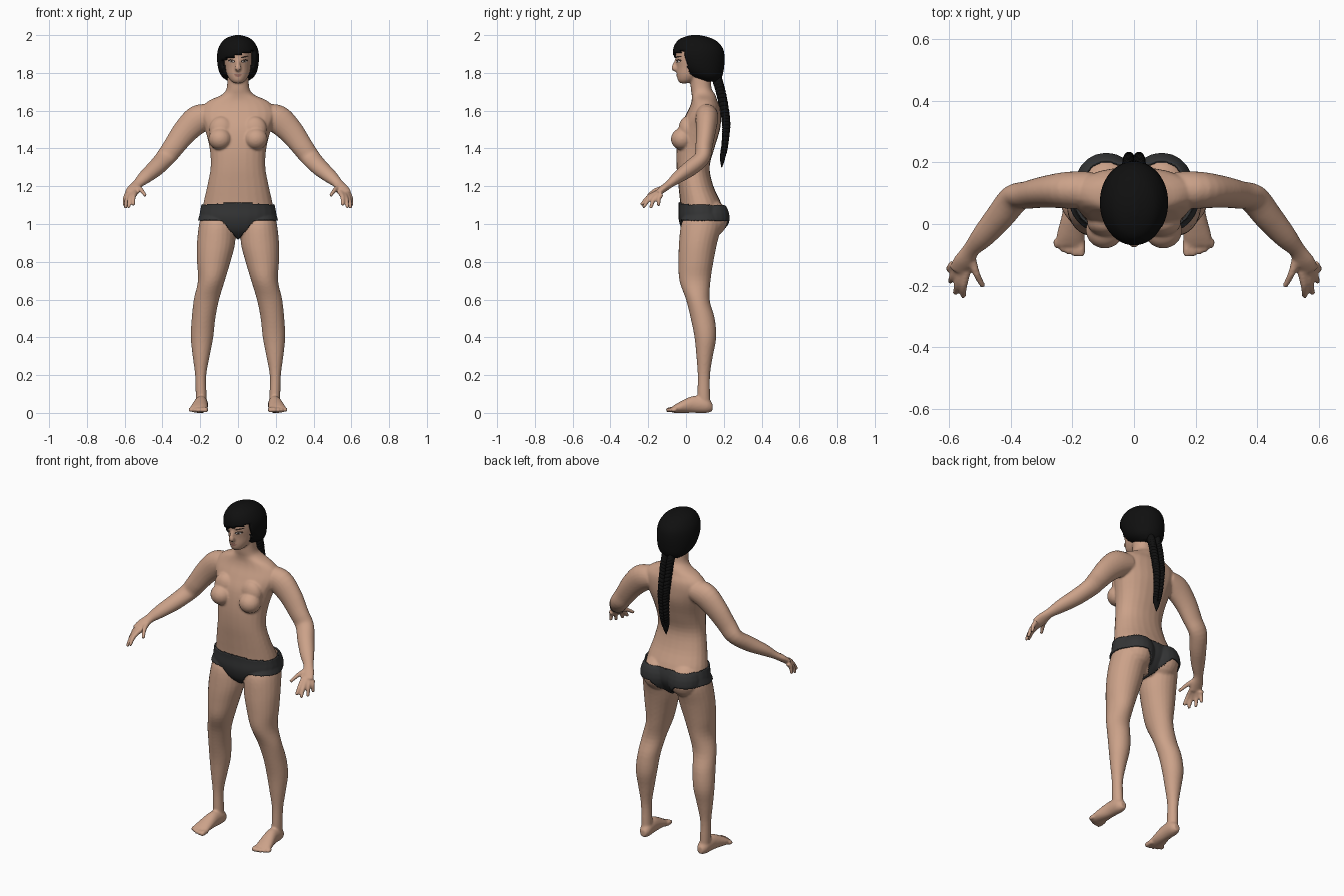
import bpy, bmesh, math
from mathutils import Vector, Matrix
from mathutils.bvhtree import BVHTree

if "Cube" in bpy.data.objects:
    bpy.data.objects.remove(bpy.data.objects["Cube"])


def material(name, *rgb):
    m = bpy.data.materials.new(name)
    m.use_nodes = True
    m.diffuse_color = (*rgb, 1)
    m.node_tree.nodes["Principled BSDF"].inputs["Base Color"].default_value = (*rgb, 1)
    return m


skin = material("skin", .6, .36, .25)
hair_black = material("hair black", .005, .005, .005)
cloth = material("charcoal cloth", .035, .036, .037)
lip_tone = material("lip tone", .36, .17, .13)
eye_white = material("eye white", .6, .56, .53)
lash = material("lash brown", .03, .018, .013)


def add_object(name, bm, mat):
    bmesh.ops.recalc_face_normals(bm, faces=bm.faces)
    me = bpy.data.meshes.new(name)
    bm.to_mesh(me)
    bm.free()
    return add_mesh(name, me, mat)


def add_mesh(name, me, mat):
    me.materials.clear()
    me.materials.append(mat)
    for p in me.polygons:
        p.use_smooth = True
    ob = bpy.data.objects.new(name, me)
    bpy.context.collection.objects.link(ob)
    return ob


def spline(rows, steps=4):
    """Catmull-Rom interpolation of equal-length rows."""
    rows = [Vector(r) for r in rows]
    out = []
    for i in range(len(rows) - 1):
        p, q = rows[i], rows[i + 1]
        a, b = rows[max(i - 1, 0)], rows[min(i + 2, len(rows) - 1)]
        for k in range(steps):
            t = k / steps
            out.append(p + (q - a) * (t / 2)
                       + (a * 2 - p * 5 + q * 4 - b) * (t * t / 2)
                       + (p * 3 - a - q * 3 + b) * (t ** 3 / 2))
    return out + [rows[-1]]


def tube(bm, rows, axis=None, power=1, sides=24):
    """Skin elliptical rings (x, y, z, half width, half depth) along a path."""
    rows = spline(rows)
    rings = []
    for i, r in enumerate(rows):
        c = r.xyz
        t = axis or (rows[min(i + 1, len(rows) - 1)].xyz - rows[max(i - 1, 0)].xyz).normalized()
        u = (Vector((1, 0, 0)) - t * t.x).normalized()
        v = t.cross(u)
        ring = []
        for k in range(sides):
            a = math.tau * k / sides
            cs, sn = (math.copysign(abs(f) ** power, f) for f in (math.cos(a), math.sin(a)))
            ring.append(bm.verts.new(c + u * cs * r[3] + v * sn * r[4]))
        rings.append(ring)
    for a, b in zip(rings, rings[1:]):
        for k in range(sides):
            n = (k + 1) % sides
            bm.faces.new((a[k], a[n], b[n], b[k]))
    bm.faces.new(rings[0])
    bm.faces.new(rings[-1])


def column(bm, rows, power=.92, sides=24):
    """Horizontal sections given as (z, x from, x to, y from, y to)."""
    tube(bm, [((a + b) / 2, (c + d) / 2, z, (b - a) / 2, (d - c) / 2)
              for z, a, b, c, d in rows], Vector((0, 0, 1)), power, sides)


def centred(bm, rows, **kw):
    column(bm, [(z, -w, w, a, b) for z, w, a, b in rows], **kw)


def ball(bm, loc, size, turn=0):
    bmesh.ops.create_uvsphere(bm, u_segments=20, v_segments=12, radius=1,
                              matrix=Matrix.Translation(loc) @ Matrix.Rotation(turn, 4, 'Y')
                              @ Matrix.Diagonal((*size, 1)))


# Body: torso and neck
bm = bmesh.new()
centred(bm, [(.93, .05, .03, .13), (.97, .13, -.01, .17), (1.03, .19, -.03, .2),
             (1.1, .185, -.03, .19), (1.2, .163, -.04, .145), (1.3, .145, -.05, .125),
             (1.4, .15, -.05, .15), (1.5, .175, -.035, .18), (1.57, .2, -.005, .185),
             (1.62, .19, .02, .18), (1.655, .15, .03, .165), (1.685, .085, .03, .155),
             (1.72, .06, .025, .135), (1.8, .056, .02, .13)])
# Head
centred(bm, [(1.745, .02, -.03, .01), (1.76, .04, -.043, .05), (1.79, .058, -.049, .1),
             (1.83, .069, -.05, .15), (1.88, .076, -.056, .17), (1.93, .074, -.052, .17),
             (1.97, .05, -.01, .13)], power=1)
tube(bm, [(0, -.046, 1.875, .009, .01), (0, -.055, 1.85, .01, .012),
          (0, -.062, 1.825, .017, .015), (0, -.052, 1.814, .012, .01)])
# Chest and seat
ball(bm, (.095, -.02, 1.45), (.062, .06, .058))
ball(bm, (.088, .005, 1.5), (.065, .045, .07))
ball(bm, (.09, .13, 1.03), (.092, .092, .1))
# Leg
column(bm, [(1.06, .04, .19, .01, .17), (1, .015, .206, -.025, .19), (.9, .015, .217, -.037, .165),
            (.8, .04, .217, -.04, .145), (.7, .07, .212, -.035, .13), (.6, .1, .234, 0, .125),
            (.5, .12, .245, .025, .152), (.4, .131, .25, .045, .16), (.3, .15, .24, .055, .142),
            (.2, .168, .227, .062, .127), (.1, .167, .224, .06, .127), (.04, .165, .222, .06, .13)],
       power=1)
# Foot and toes
tube(bm, [(.19, .14, .03, .018, .02), (.192, .11, .04, .033, .04), (.196, .04, .045, .036, .045),
          (.205, -.03, .03, .045, .03), (.21, -.07, .018, .047, .018)], Vector((0, -1, 0)))
for i in range(5):
    x, tip, r = .172 + i * .02, -.105 + i * i * .0017, .014 - i * .0008
    tube(bm, [(x, -.05, .018, r, r), (x, tip + .015, .016, r, r), (x, tip, .012, r * .6, r * .7)])
# Arm and palm
tube(bm, [(.14, .11, 1.575, .06, .06), (.21, .11, 1.555, .075, .06), (.28, .105, 1.49, .067, .052),
          (.34, .095, 1.41, .057, .045), (.385, .085, 1.35, .052, .042), (.435, .025, 1.297, .047, .042),
          (.49, -.04, 1.25, .039, .033), (.53, -.085, 1.213, .028, .022),
          (.55, -.12, 1.187, .036, .02), (.568, -.152, 1.16, .035, .016)])
# Fingers and thumb
for base, tip in (((.545, -.155, 1.165), (.555, -.237, 1.1)), ((.56, -.155, 1.16), (.58, -.227, 1.085)),
                  ((.575, -.145, 1.157), (.597, -.187, 1.083)), ((.587, -.13, 1.157), (.603, -.145, 1.095)),
                  ((.53, -.1, 1.195), (.49, -.203, 1.15))):
    a, b = Vector(base), Vector(tip)
    mid = (a + b) / 2 + Vector((.003, -.006, .008))
    tube(bm, [(*a, .015, .014), (*mid, .012, .012), (*b, .009, .009)])

# Fuse both halves into one smooth skin
draft = add_object("body_draft", bm, skin)
draft.modifiers.new("mirror", 'MIRROR').use_mirror_merge = False
fuse = draft.modifiers.new("fuse", 'REMESH')
fuse.mode, fuse.voxel_size = 'VOXEL', .006
relax = draft.modifiers.new("relax", 'SMOOTH')
relax.factor, relax.iterations = .5, 5
bpy.context.view_layer.update()
graph = bpy.context.evaluated_depsgraph_get()
body_mesh = bpy.data.meshes.new_from_object(draft.evaluated_get(graph))
bpy.data.objects.remove(draft)
body = add_mesh("body", body_mesh, skin)

# Briefs: offset copy of the hip surface
bm = bmesh.new()
bm.from_mesh(body.data)
bm.normal_update()
surface = BVHTree.FromBMesh(bm)


def outside_briefs(f):
    c = f.calc_center_median()
    top = 1.105 - c.y * .06 + (.008 if abs(c.x) < .075 and c.y < 0 else 0)
    bottom = 1.018 - max(0, .085 - abs(c.x)) * 1.1
    return not bottom < c.z < top or abs(c.x) > .3


bmesh.ops.delete(bm, geom=[f for f in bm.faces if outside_briefs(f)], context='FACES')
bm.normal_update()
for v, n in [(v, v.normal.copy()) for v in bm.verts]:
    v.co += n * .01
me = bpy.data.meshes.new("briefs")
bm.to_mesh(me)
bm.free()
rim = add_mesh("briefs", me, cloth).modifiers.new("thickness", 'SOLIDIFY')
rim.thickness = .009


# Face details: thin plates laid on the skin
def plate(name, x, z, w, h, mat, lift, tilt=0):
    bm = bmesh.new()
    bmesh.ops.create_circle(bm, cap_ends=True, cap_tris=True, segments=20, radius=1)
    for v in bm.verts:
        px = x + v.co.x * w
        pz = z + v.co.y * h + v.co.x * w * tilt
        hit = surface.ray_cast(Vector((px, -1, pz)), Vector((0, 1, 0)))[0]
        v.co = (px, (hit.y if hit else 0) - lift, pz)
    add_object(name, bm, mat)


for side, s in (("left", 1), ("right", -1)):
    plate(side + "_lashes", s * .034, 1.863, .019, .009, lash, .002, s * .15)
    plate(side + "_eye", s * .034, 1.861, .013, .005, eye_white, .0035)
    plate(side + "_iris", s * .034, 1.861, .005, .005, lash, .005)
    plate(side + "_brow", s * .036, 1.885, .021, .004, lash, .002, s * .2)
    plate(side + "_nostril", s * .008, 1.817, .004, .002, lash, .001)
plate("upper_lip", 0, 1.791, .022, .004, lip_tone, .002)
plate("lower_lip", 0, 1.784, .018, .005, lip_tone, .003)

# Hair cap with a slanted fringe opening
bm = bmesh.new()
centred(bm, [(1.755, .05, .08, .17), (1.78, .085, .025, .19), (1.82, .104, -.03, .2),
             (1.88, .111, -.064, .204), (1.93, .104, -.067, .195), (1.97, .08, -.045, .16),
             (1.99, .05, -.01, .115), (2, .012, .03, .07)], power=1, sides=64)
bmesh.ops.recalc_face_normals(bm, faces=bm.faces)


def over_face(f):
    c = f.calc_center_median()
    return c.y < .005 + (1.85 - c.z) * .25 and c.z < 1.893 + c.x * .3


bmesh.ops.delete(bm, geom=[f for f in bm.faces if over_face(f)], context='FACES')
cap = add_object("hair_cap", bm, hair_black)
cap.modifiers.new("thickness", 'SOLIDIFY').thickness = .022

# Braid: alternating slanted strands along a curved path, ending in a tuft
bm = bmesh.new()
path = spline([(0, .165, 1.77), (0, .185, 1.7), (0, .205, 1.6), (0, .213, 1.52),
               (0, .205, 1.42), (0, .193, 1.36)], 5)
for i, p in enumerate(path):
    k = 1 - .5 * (i / len(path)) ** 2
    for s in (1, -1):
        c = p + Vector((s * .019 * k, 0, -.009 if s > 0 else 0))
        ball(bm, c, (.018 * k, .026 * k, .027 * k), s * .6)
tube(bm, [(0, .194, 1.37, .012, .012), (0, .193, 1.345, .018, .014), (0, .189, 1.3, .002, .002)])
add_object("braid", bm, hair_black)
